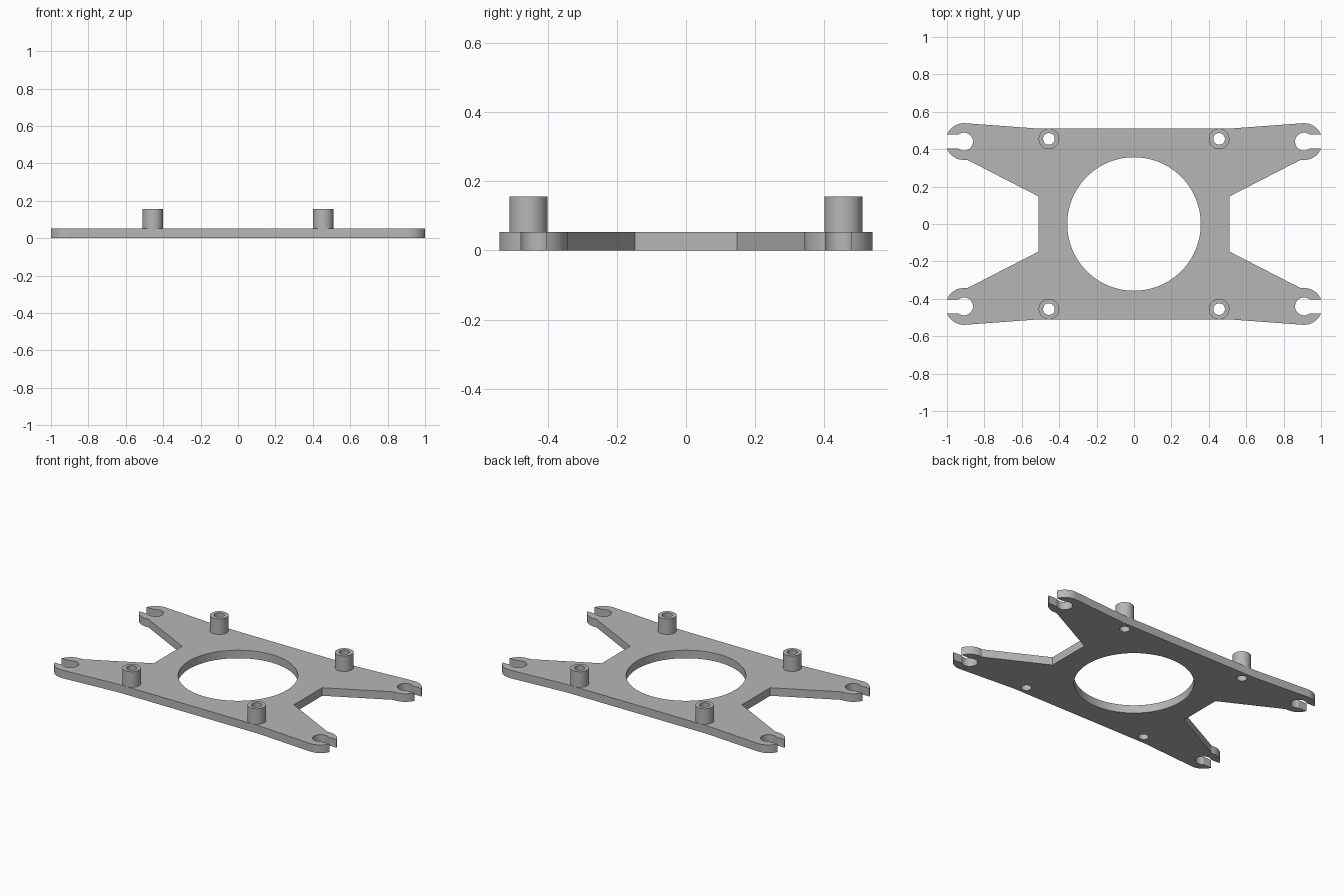
import bpy
import bmesh
from math import asin, cos, sin, radians, degrees

cube = bpy.data.objects.get("Cube")
if cube:
    bpy.data.objects.remove(cube, do_unlink=True)

PLATE_TOP, POST_TOP = 0.053, 0.155
WAIST, NOTCH = 0.51, 0.147            # half width of the body, half height of the side notch
TIP, TIP_R = (0.909, 0.4405), 0.0985  # rounded arm end
SLOT_R, SLOT_HALF = 0.048, 0.037      # keyhole slot in the arm end
POST, POST_R, BORE_R = 0.455, 0.055, 0.031

grey = bpy.data.materials.new("grey plastic")
grey.use_nodes = True
colour = (0.47, 0.47, 0.47, 1)
grey.diffuse_color = colour
grey.node_tree.nodes["Principled BSDF"].inputs["Base Color"].default_value = colour


def arc(centre, r, start, end, n):
    """Points along an arc, angles in degrees, both ends included."""
    angles = [radians(start + (end - start) * i / n) for i in range(n + 1)]
    return [(centre[0] + r * cos(a), centre[1] + r * sin(a)) for a in angles]


def circle(centre, r, n):
    return arc(centre, r, 0, 360, n)[:-1]


def slab(name, loops, z0, z1):
    """Fill an outline with holes and extrude it upward."""
    bm = bmesh.new()
    edges = []
    for loop in loops:
        verts = [bm.verts.new((x, y, z0)) for x, y in loop]
        edges += [bm.edges.new((v, verts[i - 1])) for i, v in enumerate(verts)]
    bmesh.ops.triangle_fill(bm, edges=edges, use_beauty=True, use_dissolve=False)
    out = bmesh.ops.extrude_face_region(bm, geom=bm.faces[:])
    top = [g for g in out["geom"] if isinstance(g, bmesh.types.BMVert)]
    bmesh.ops.translate(bm, verts=top, vec=(0, 0, z1 - z0))
    bmesh.ops.recalc_face_normals(bm, faces=bm.faces[:])
    mesh = bpy.data.meshes.new(name)
    bm.to_mesh(mesh)
    bm.free()
    mesh.materials.append(grey)
    obj = bpy.data.objects.new(name, mesh)
    bpy.context.collection.objects.link(obj)
    bpy.ops.object.select_all(action="DESELECT")
    obj.select_set(True)
    bpy.context.view_layer.objects.active = obj
    bpy.ops.object.shade_smooth_by_angle(angle=radians(25))
    return obj


# One arm: outer edge, rounded end, keyhole slot, rounded end, inner edge
mouth = degrees(asin(SLOT_HALF / TIP_R))
neck = degrees(asin(SLOT_HALF / SLOT_R))
arm = [(WAIST, WAIST)]
arm += arc(TIP, TIP_R, 95, mouth, 10)
arm += arc(TIP, SLOT_R, neck, 360 - neck, 24)
arm += arc(TIP, TIP_R, -mouth, -100, 10)
arm += [(WAIST, NOTCH)]

# Mirror the arm into all four corners
outline = []
for sx, sy in ((1, 1), (1, -1), (-1, -1), (-1, 1)):
    corner = [(sx * x, sy * y) for x, y in arm]
    outline += corner if sx * sy > 0 else corner[::-1]

# Plate with the fan opening and screw holes
corners = {"front_right": (-POST, -POST), "front_left": (POST, -POST),
           "back_right": (-POST, POST), "back_left": (POST, POST)}
holes = [circle(c, BORE_R, 32) for c in corners.values()]
slab("mounting_plate", [outline, circle((0, 0), 0.357, 96)] + holes, 0, PLATE_TOP)

# Hollow standoffs
for place, c in corners.items():
    slab("standoff_" + place, [circle(c, POST_R, 32), circle(c, BORE_R, 32)], PLATE_TOP, POST_TOP)
